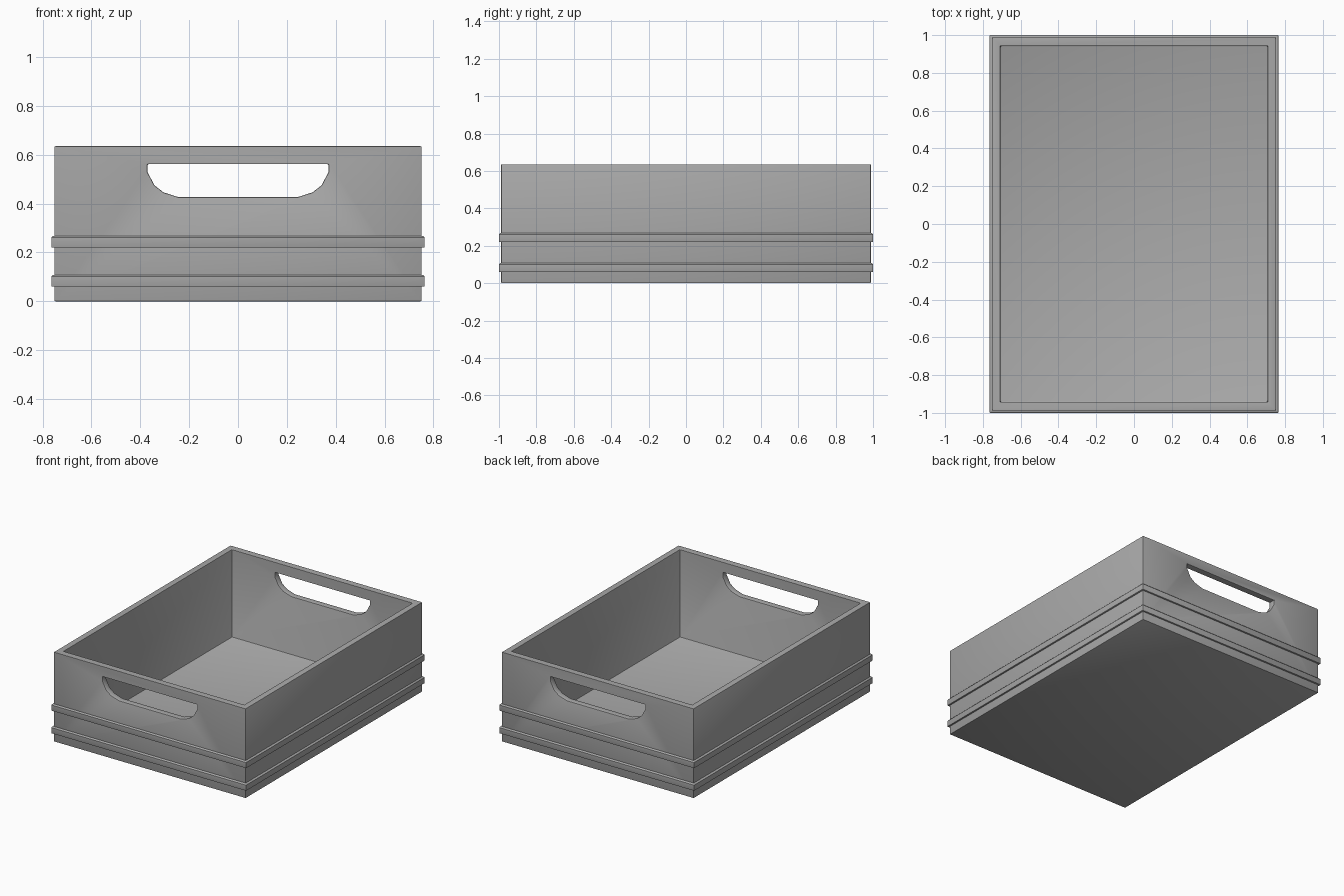
import bpy
import bmesh

cube = bpy.data.objects.get("Cube")
if cube:
    bpy.data.objects.remove(cube, do_unlink=True)

HALF_X, HALF_Y, HEIGHT = 0.752, 0.988, 0.635
WALL, FLOOR, RIB_OUT = 0.045, 0.015, 0.012

grey = bpy.data.materials.new("plain grey")
grey.use_nodes = True
grey.diffuse_color = (0.4, 0.4, 0.4, 1)
grey.node_tree.nodes["Principled BSDF"].inputs["Base Color"].default_value = grey.diffuse_color


def add_object(name, bm):
    bmesh.ops.recalc_face_normals(bm, faces=bm.faces)
    mesh = bpy.data.meshes.new(name)
    bm.to_mesh(mesh)
    bm.free()
    mesh.materials.append(grey)
    obj = bpy.data.objects.new(name, mesh)
    bpy.context.collection.objects.link(obj)
    return obj


def sweep_rectangle(name, profile, closed):
    """Sweep (outward offset, height) points around the crate footprint."""
    bm = bmesh.new()
    rings = []
    for out, z in profile:
        x, y = HALF_X + out, HALF_Y + out
        rings.append([bm.verts.new((sx * x, sy * y, z))
                      for sx, sy in ((-1, -1), (1, -1), (1, 1), (-1, 1))])
    pairs = list(zip(rings, rings[1:]))
    if closed:
        pairs.append((rings[-1], rings[0]))
    else:
        bm.faces.new(rings[0])
        bm.faces.new(rings[-1])
    for a, b in pairs:
        for i in range(4):
            j = (i + 1) % 4
            bm.faces.new((a[i], a[j], b[j], b[i]))
    return add_object(name, bm)


def finish(obj, width):
    """Round the edges, apply the modifiers and smooth the shallow angles."""
    bevel = obj.modifiers.new("soft edges", "BEVEL")
    bevel.width = width
    bevel.segments = 2
    bevel.limit_method = "ANGLE"
    bevel.angle_limit = 0.8
    bpy.ops.object.select_all(action="DESELECT")
    obj.select_set(True)
    bpy.context.view_layer.objects.active = obj
    for mod in list(obj.modifiers):
        bpy.ops.object.modifier_apply(modifier=mod.name)
    bpy.ops.object.shade_smooth_by_angle(angle=0.6)


# Open crate: outer wall, rim, inner wall and floor
body = sweep_rectangle("crate_body", [(0, 0), (0, HEIGHT), (-WALL, HEIGHT), (-WALL, FLOOR)], False)

# Hand holes through the front and back walls
half_hole = [(0.37, 0.562), (0.37, 0.528), (0.342, 0.475), (0.305, 0.446), (0.242, 0.426)]
outline = half_hole + [(-x, z) for x, z in reversed(half_hole)]
bm = bmesh.new()
face = bm.faces.new([bm.verts.new((x, -1.2, z)) for x, z in outline])
swept = bmesh.ops.extrude_face_region(bm, geom=[face])["geom"]
bmesh.ops.translate(bm, vec=(0, 2.4, 0), verts=[v for v in swept if isinstance(v, bmesh.types.BMVert)])
cutter = add_object("hand_hole_cutter", bm)
cut = body.modifiers.new("hand holes", "BOOLEAN")
cut.operation = "DIFFERENCE"
cut.solver = "EXACT"
cut.object = cutter
finish(body, 0.005)
bpy.data.objects.remove(cutter, do_unlink=True)

# Two ribs around the outside, with sloped upper edges
for name, z in (("lower_rib", 0.06), ("upper_rib", 0.22)):
    rib = sweep_rectangle(name, [(-0.01, z), (RIB_OUT, z), (RIB_OUT, z + 0.041),
                                 (RIB_OUT - 0.006, z + 0.048), (-0.01, z + 0.048)], True)
    finish(rib, 0.003)
